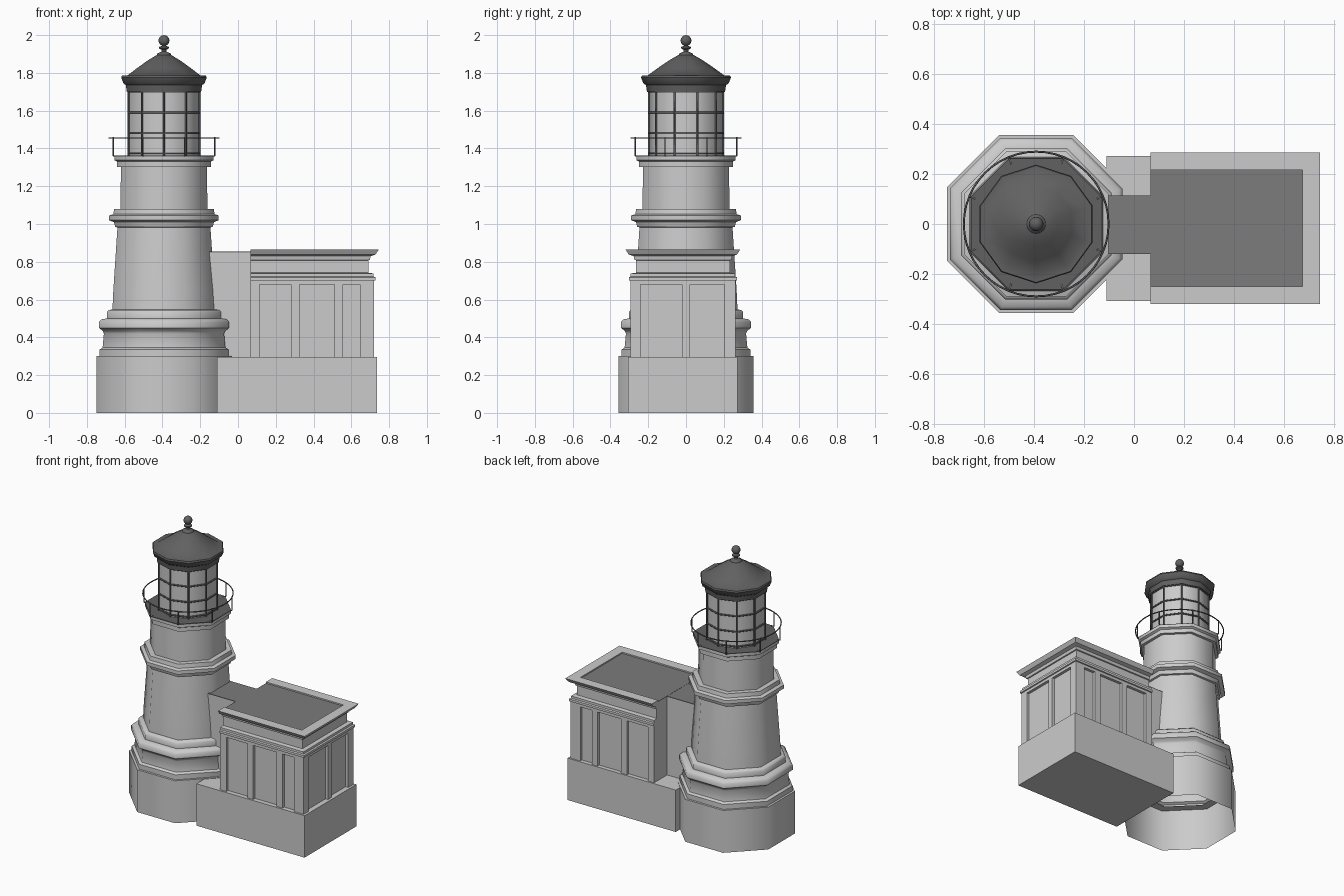
import bpy, bmesh, math
from math import cos, sin, pi

if "Cube" in bpy.data.objects:
    bpy.data.objects.remove(bpy.data.objects["Cube"])

CX = -0.392  # tower axis


def material(name, v):
    m = bpy.data.materials.new(name)
    m.diffuse_color = (v, v, v, 1)
    m.use_nodes = True
    m.node_tree.nodes["Principled BSDF"].inputs["Base Color"].default_value = m.diffuse_color
    return m


DARK = material("dark_metal", 0.12)
ROOF = material("roof_grey", 0.2)


def finish(name, bm, mat=None, smooth=None, merge=True):
    if merge:
        bmesh.ops.remove_doubles(bm, verts=bm.verts, dist=1e-5)
    bmesh.ops.recalc_face_normals(bm, faces=bm.faces)
    me = bpy.data.meshes.new(name)
    bm.to_mesh(me)
    bm.free()
    ob = bpy.data.objects.new(name, me)
    bpy.context.collection.objects.link(ob)
    if mat:
        me.materials.append(mat)
    if smooth:
        bpy.ops.object.select_all(action='DESELECT')
        ob.select_set(True)
        bpy.context.view_layer.objects.active = ob
        bpy.ops.object.shade_smooth_by_angle(angle=math.radians(smooth))
    return ob


def lathe(name, profile, n, phase=0.0, k=1.0, mat=None, smooth=50):
    """Turn (radius, z) points round the tower axis with n sides; k scales radii."""
    bm = bmesh.new()
    rings = [[bm.verts.new((CX + r * k * cos(phase + 2 * pi * i / n),
                            r * k * sin(phase + 2 * pi * i / n), z)) for i in range(n)]
             for r, z in profile]
    for a, b in zip(rings, rings[1:]):
        for i in range(n):
            j = (i + 1) % n
            bm.faces.new((a[i], a[j], b[j], b[i]))
    return finish(name, bm, mat, smooth)


def boxes(name, spans, mat=None):
    """One object from (x0, x1, y0, y1, z0, z1) spans."""
    bm = bmesh.new()
    for x0, x1, y0, y1, z0, z1 in spans:
        vs = bmesh.ops.create_cube(bm, size=1)["verts"]
        for v in vs:
            v.co = (x1 if v.co.x > 0 else x0, y1 if v.co.y > 0 else y0, z1 if v.co.z > 0 else z0)
    return finish(name, bm, mat, merge=False)


def wires(name, paths, radius, mat):
    """Thin rods from (points, closed) paths."""
    cu = bpy.data.curves.new(name, 'CURVE')
    cu.dimensions = '3D'
    cu.bevel_depth = radius
    cu.bevel_resolution = 1
    cu.use_fill_caps = True
    for pts, closed in paths:
        s = cu.splines.new('POLY')
        s.points.add(len(pts) - 1)
        for p, co in zip(s.points, pts):
            p.co = (*co, 1)
        s.use_cyclic_u = closed
    cu.materials.append(mat)
    ob = bpy.data.objects.new(name, cu)
    bpy.context.collection.objects.link(ob)


def ring(r, z, n, phase=0.0):
    return [(CX + r * cos(phase + 2 * pi * i / n), r * sin(phase + 2 * pi * i / n), z) for i in range(n)]


# Octagonal tower (radii given to the flats), open underneath
OCT = dict(n=8, phase=pi / 8, k=1 / cos(pi / 8))
lathe("tower_base", [(.357, 0), (.357, .30), (.30, .30)], **OCT)
lathe("base_mouldings", [(.342, .30), (.342, .335), (.325, .345), (.318, .42), (.325, .435), (.345, .45),
                         (.345, .48), (.332, .495), (.302, .50), (.302, .535), (.292, .545), (.265, .548)], **OCT)
lathe("tower_shaft", [(.273, .54), (.268, .65), (.246, .985)], **OCT)
lathe("belt_moulding", [(.24, .98), (.258, .985), (.265, 1.01), (.29, 1.02), (.29, 1.045),
                        (.268, 1.052), (.264, 1.08), (.22, 1.08)], **OCT)
lathe("upper_tower", [(.23, 1.07), (.228, 1.31)], **OCT)
lathe("gallery_cornice", [(.225, 1.302), (.248, 1.302), (.248, 1.33), (.262, 1.338), (.262, 1.358)], **OCT)
lathe("gallery_deck", [(.262, 1.356), (.262, 1.362), (0, 1.362)], mat=DARK, **OCT)

# Gallery railing
wires("gallery_railing", [(ring(.29, 1.455, 48), True)] +
      [([(p[0], p[1], 1.36), (p[0], p[1], 1.46)], False) for p in ring(.29, 0, 8, pi / 8)] +
      [([p, q], False) for p, q in zip(ring(.26, 1.36, 8, pi / 8), ring(.29, 1.36, 8, pi / 8))], .004, DARK)

# Ten-sided lantern with glazing bars
PH = pi / 2
lathe("lantern_glass", [(.193, 1.36), (.193, 1.71)], 10, PH)
wires("glazing_bars", [(ring(.197, z, 10, PH), True) for z in (1.375, 1.48, 1.59, 1.70)] +
      [([(p[0], p[1], 1.36), (p[0], p[1], 1.71)], False) for p in ring(.197, 0, 10, PH)], .0055, DARK)

# Lantern roof and finial
lathe("lantern_roof", [(0, 1.70), (.207, 1.70), (.212, 1.735), (.226, 1.745), (.238, 1.775), (.234, 1.785),
                       (.205, 1.785), (.15, 1.825), (.09, 1.866), (.04, 1.895), (0, 1.90)], 10, PH, mat=DARK, smooth=40)
ball = [(.029 * sin(pi * t / 8), 1.971 - .029 * cos(pi * t / 8)) for t in range(1, 8)]
lathe("finial", [(.04, 1.89), (.036, 1.902), (.014, 1.912), (.013, 1.922), (.026, 1.93), (.026, 1.937),
                 (.012, 1.943)] + ball + [(0, 2.0)], 16, mat=DARK)

# House: plinth, link to the tower, moulded body
X0, X1, Y0, Y1 = .067, .72, -.295, .262
boxes("house_plinth", [(-.11, .737, -.308, .272, 0, .297)])
boxes("link_walls", [(-.3, X0, -.12, .115, .29, .85)])
boxes("link_roof", [(-.16, X0, -.12, .115, .85, .855)], ROOF)

# Wall section (offset, z) swept round three sides, with a flat wall closing the fourth
section = [(-.02, .295), (-.02, .68), (0, .68), (0, .70), (.008, .702), (.008, .718), (-.002, .722),
           (-.002, .738), (-.03, .742), (-.03, .808), (-.022, .81), (-.018, .83), (.008, .838),
           (.025, .865), (-.045, .865), (-.045, .853)]
bm = bmesh.new()
rows = [[bm.verts.new(c) for c in ((X0, Y1 + o, z), (X1 + o, Y1 + o, z), (X1 + o, Y0 - o, z), (X0, Y0 - o, z))]
        for o, z in section]
for a, b in zip(rows, rows[1:]):
    for i in range(3):
        bm.faces.new((a[i], a[i + 1], b[i + 1], b[i]))
bm.faces.new([r[0] for r in rows] + [r[3] for r in reversed(rows)])
finish("house_walls", bm)
boxes("house_roof", [(X0, X1 - .045, Y0 + .045, Y1 - .045, .845, .856)], ROOF)

# Pilasters between the recessed panels
D = .021
posts = []
for a, b in ((X0, .115), (.28, .325), (.51, .555), (.645, X1)):
    posts += [(a, b, Y0, Y0 + D, .295, .685), (a, b, Y1 - D, Y1, .295, .685)]
for a, b in ((Y0 + D, -.24), (-.02, .02), (.205, Y1 - D)):
    posts.append((X1 - D, X1, a, b, .295, .685))
boxes("house_pilasters", posts)
